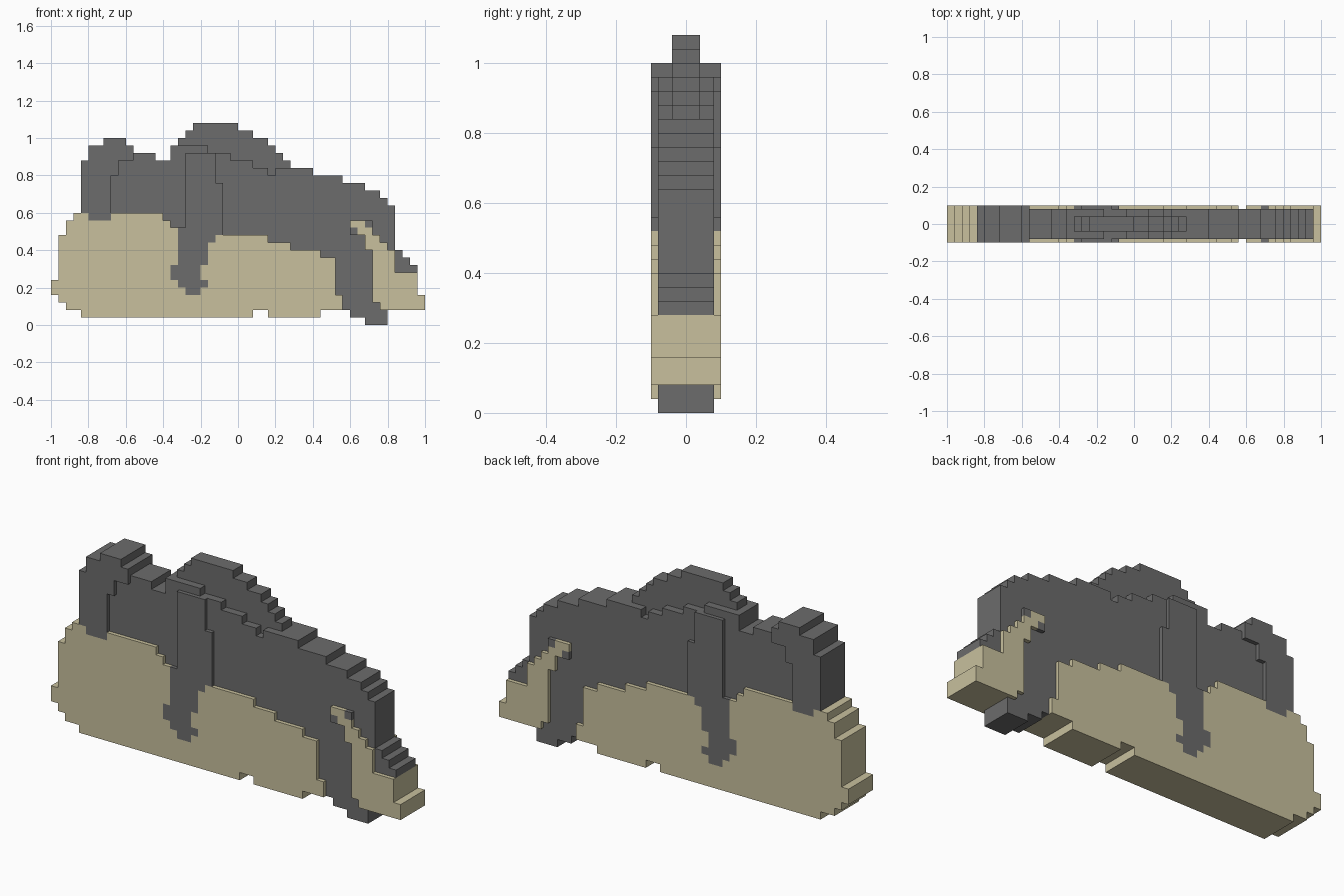
import bpy
import bmesh

if "Cube" in bpy.data.objects:
    bpy.data.objects.remove(bpy.data.objects["Cube"])

U = 0.04  # grid step of the stepped outlines


def material(name, rgb):
    m = bpy.data.materials.new(name)
    m.diffuse_color = (*rgb, 1.0)
    m.use_nodes = True
    m.node_tree.nodes["Principled BSDF"].inputs["Base Color"].default_value = m.diffuse_color
    return m


grey = material("dark grey", (0.15, 0.15, 0.15))
sand = material("pale sand", (0.58, 0.53, 0.34))


def slab(name, path, half, mat):
    """Extrude a stepped outline; path alternates x, z, x, z in grid steps."""
    pts = []
    for i in range(0, len(path), 2):
        pts.append((path[i], path[i + 1]))
        nxt = path[(i + 2) % len(path)]
        pts.append((nxt, path[i + 1]))
    # path order: (x0,z0) (x1,z0) (x1,z1) (x2,z1) ...
    bm = bmesh.new()
    face = bm.faces.new([bm.verts.new((x * U, -half, z * U)) for x, z in pts])
    ext = bmesh.ops.extrude_face_region(bm, geom=[face])
    for v in ext["geom"]:
        if isinstance(v, bmesh.types.BMVert):
            v.co.y = half
    bmesh.ops.recalc_face_normals(bm, faces=bm.faces[:])
    mesh = bpy.data.meshes.new(name)
    bm.to_mesh(mesh)
    bm.free()
    mesh.materials.append(mat)
    obj = bpy.data.objects.new(name, mesh)
    bpy.context.collection.objects.link(obj)
    return obj


# Sandy base, with a cut-out for the paw
slab("base", [-25, 4, -24, 3, -23, 2, -21, 1, 2, 2, 4, 1, 11, 2, 14, 4, 13, 9,
              11, 10, 7, 11, 4, 12, -3, 11, -4, 8, -5, 6, -4, 5, -5, 4, -7, 5,
              -8, 6, -9, 8, -8, 13, -9, 14, -10, 15, -17, 14, -20, 15, -22, 14,
              -23, 12, -24, 6], 0.10, sand)

# Sandy piece on the right of the rear limb
slab("rear_base", [18, 3, 19, 2, 25, 4, 24, 7, 21, 10, 20, 11, 19, 12, 18, 13,
                   17, 14, 15, 13, 16, 12, 17, 10], 0.10, sand)

# Main body with the rear limb
slab("body", [-18, 8, 13, 3, 14, 2, 15, 1, 17, 0, 20, 7, 24, 8, 23, 9, 22, 10,
              21, 16, 20, 17, 19, 18, 17, 19, 14, 20, 10, 21, 5, 20, 4, 21,
              2, 22, -1, 23, -4, 24, -9, 22, -11, 23], 0.08, grey)

# Thin crest along the back
slab("crest", [-8, 20, 7, 22, 6, 23, 5, 24, 4, 25, 2, 26, 0, 27, -6, 26, -7, 25],
     0.04, grey)

# Wide block at the left end
slab("head", [-21, 15, -20, 14, -17, 20, -16, 22, -14, 24, -15, 25, -18, 24,
              -20, 22], 0.10, grey)

# Front limb, flush with the base
slab("front_limb", [-9, 6, -8, 5, -7, 4, -5, 5, -4, 6, -5, 8, -4, 11, -3, 12,
                    -2, 19, -3, 23, -7, 13, -8, 8], 0.10, grey)

# Small flush grey blocks beside the rear base tip
for i, (x, z) in enumerate([(15, 12), (17, 13)]):
    slab(f"rear_spot_{i + 1}", [x, z, x + 1, z + 1], 0.10, grey)
